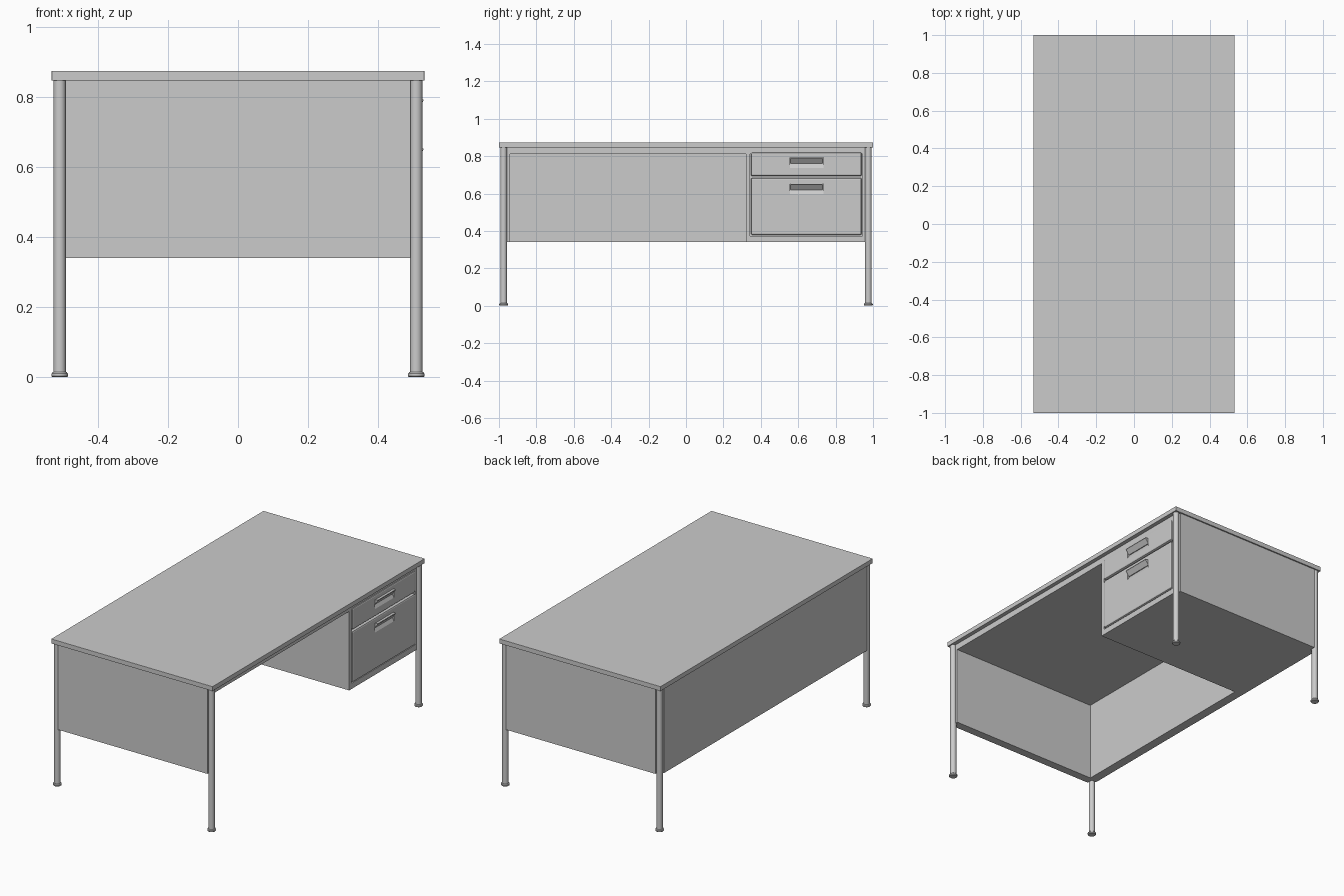
import bpy
import bmesh
import math

cube = bpy.data.objects.get("Cube")
if cube:
    bpy.data.objects.remove(cube, do_unlink=True)

grey = bpy.data.materials.new("light_grey_metal")
grey.use_nodes = True
colour = (0.6, 0.6, 0.6, 1)
grey.diffuse_color = colour
grey.node_tree.nodes["Principled BSDF"].inputs["Base Color"].default_value = colour


def add_object(name, bm):
    bmesh.ops.recalc_face_normals(bm, faces=bm.faces)
    mesh = bpy.data.meshes.new(name)
    bm.to_mesh(mesh)
    bm.free()
    mesh.materials.append(grey)
    obj = bpy.data.objects.new(name, mesh)
    bpy.context.collection.objects.link(obj)
    return obj


def box(name, x, y, z, bevel=0):
    """Box from (min, max) pairs, with optional bevelled edges."""
    bm = bmesh.new()
    bmesh.ops.create_cube(bm, size=1)
    for v in bm.verts:
        v.co = [(lo + hi) / 2 + c * (hi - lo) for c, (lo, hi) in zip(v.co, (x, y, z))]
    if bevel:
        bmesh.ops.bevel(bm, geom=bm.edges[:], offset=bevel, segments=2,
                        profile=0.5, affect='EDGES')
    return add_object(name, bm)


def prism(name, profile, y0, y1):
    """Extrude an (x, z) profile along y."""
    bm = bmesh.new()
    face = bm.faces.new([bm.verts.new((x, y0, z)) for x, z in profile])
    out = bmesh.ops.extrude_face_region(bm, geom=[face])
    for v in out["geom"]:
        if isinstance(v, bmesh.types.BMVert):
            v.co.y = y1
    # Keep the starting cap so that the solid is closed
    if not any(all(abs(v.co.y - y0) < 1e-6 for v in f.verts) for f in bm.faces):
        bm.faces.new([v for v in bm.verts if abs(v.co.y - y0) < 1e-6])
    return add_object(name, bm)


def lathe(name, profile, x, y, sides=24):
    """Closed turned shape from (radius, z) rings."""
    bm = bmesh.new()
    rings = []
    for r, z in profile:
        rings.append([bm.verts.new((x + r * math.cos(i * math.tau / sides),
                                    y + r * math.sin(i * math.tau / sides), z))
                      for i in range(sides)])
    for low, high in zip(rings, rings[1:]):
        for i in range(sides):
            j = (i + 1) % sides
            bm.faces.new((low[i], low[j], high[j], high[i]))
    bm.faces.new(rings[0])
    bm.faces.new(rings[-1])
    obj = add_object(name, bm)
    bpy.ops.object.select_all(action='DESELECT')
    obj.select_set(True)
    bpy.context.view_layer.objects.active = obj
    bpy.ops.object.shade_smooth_by_angle(angle=math.radians(35))


TOP = 0.847
BOTTOM = 0.34

# Desk top and the deck that stiffens it from below
box("desk_top", (-0.532, 0.532), (-1, 1), (TOP, 0.874), 0.001)
box("under_top_deck", (-0.48, 0.508), (-0.95, 0.95), (0.811, TOP))

# Legs with levelling feet
for sx, side in ((-1, "right"), (1, "left")):
    for sy, end in ((-1, "front"), (1, "back")):
        x, y = sx * 0.509, sy * 0.975
        lathe(f"{end}_{side}_leg", [(0.0175, 0.012), (0.0175, TOP)], x, y)
        lathe(f"{end}_{side}_foot",
              [(0.021, 0), (0.0235, 0.003), (0.0235, 0.010), (0.020, 0.014)], x, y)

# Thick panels that run between the legs
box("front_panel", (-0.492, 0.492), (-0.992, -0.942), (BOTTOM, TOP))
box("back_panel", (-0.492, 0.492), (0.942, 0.992), (BOTTOM, TOP))
box("long_side_panel", (-0.525, -0.47), (-0.957, 0.957), (BOTTOM, TOP))
box("kneehole_end_stile", (0.49, 0.508), (-0.957, -0.942), (BOTTOM, TOP))

# Drawer pedestal with a raised rim around the drawers
box("pedestal", (-0.48, 0.495), (0.322, 0.945), (BOTTOM, TOP))
box("pedestal_inner_stile", (0.494, 0.508), (0.322, 0.342), (BOTTOM, TOP))
box("pedestal_outer_stile", (0.494, 0.508), (0.944, 0.957), (BOTTOM, TOP))
box("pedestal_top_rail", (0.494, 0.508), (0.342, 0.944), (0.825, TOP))
box("pedestal_bottom_rail", (0.494, 0.508), (0.342, 0.944), (BOTTOM, 0.374))

# Drawer fronts, each with a shallow finger recess and a slanted pull
for name, low, high, pull in (("upper", 0.693, 0.820, 0.792),
                              ("lower", 0.379, 0.683, 0.652)):
    front = box(f"{name}_drawer_front", (0.485, 0.514), (0.347, 0.939), (low, high), 0.008)
    cutter = prism(f"{name}_recess_cutter",
                   [(0.503, pull), (0.503, pull - 0.034), (0.515, pull - 0.057),
                    (0.53, pull - 0.057), (0.53, pull)], 0.555, 0.735)
    cutter.hide_render = True
    cutter.hide_viewport = True
    cut = front.modifiers.new("finger_recess", 'BOOLEAN')
    cut.object = cutter
    cut.solver = 'EXACT'
    prism(f"{name}_drawer_pull",
          [(0.502, pull), (0.529, pull), (0.529, pull - 0.004), (0.508, pull - 0.032),
           (0.502, pull - 0.032)], 0.56, 0.73)
